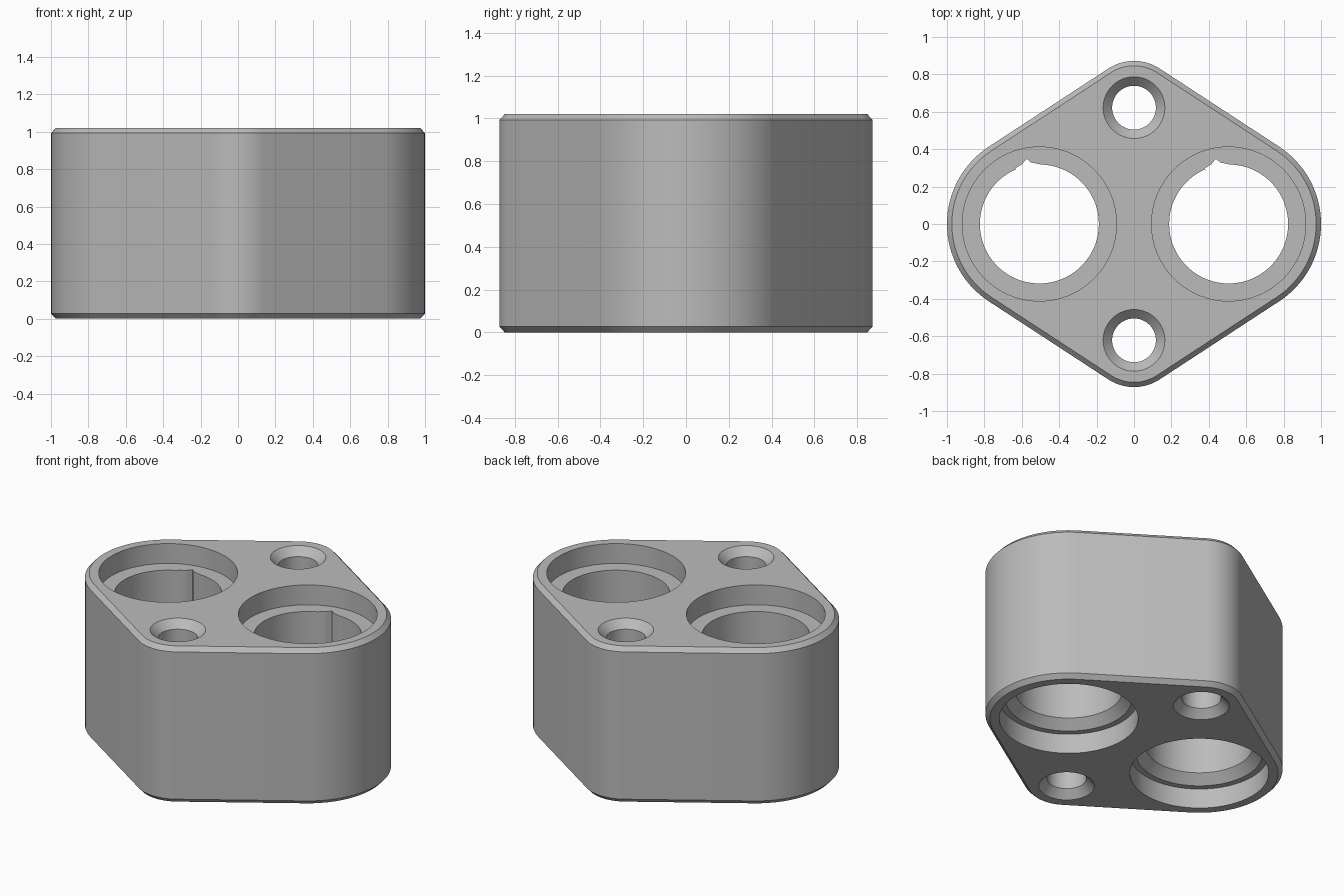
import bpy
import bmesh
from math import acos, atan2, cos, hypot, pi, sin

cube = bpy.data.objects.get("Cube")
if cube:
    bpy.data.objects.remove(cube, do_unlink=True)

HEIGHT = 1.02
BORE_X, BORE_OUTER = 0.506, 0.494
BOLT_Y, BOLT_OUTER = 0.622, 0.25

grey = bpy.data.materials.new("plain_grey")
grey.use_nodes = True
grey.diffuse_color = (0.5, 0.5, 0.5, 1)
grey.node_tree.nodes["Principled BSDF"].inputs["Base Color"].default_value = (0.5, 0.5, 0.5, 1)


def loft(name, rings, location=(0, 0, 0)):
    """Closed solid through equal-length rings of points, bottom to top."""
    bm = bmesh.new()
    loops = [[bm.verts.new(p) for p in ring] for ring in rings]
    n = len(loops[0])
    for low, high in zip(loops, loops[1:]):
        for i in range(n):
            j = (i + 1) % n
            bm.faces.new((low[i], low[j], high[j], high[i]))
    bm.faces.new(loops[0][::-1])
    bm.faces.new(loops[-1])
    mesh = bpy.data.meshes.new(name)
    bm.to_mesh(mesh)
    bm.free()
    mesh.materials.append(grey)
    obj = bpy.data.objects.new(name, mesh)
    obj.location = location
    bpy.context.collection.objects.link(obj)
    return obj


def outline(inset, z):
    """Rounded diamond: four arcs joined by their common tangents."""
    tangent = atan2(BOLT_Y, -BORE_X) - acos((BORE_OUTER - BOLT_OUTER) / hypot(BORE_X, BOLT_Y))
    points = []
    for k in range(4):
        side = k % 2 == 0
        half = tangent if side else pi / 2 - tangent
        radius = (BORE_OUTER if side else BOLT_OUTER) - inset
        centre = BORE_X if side else BOLT_Y
        mid = k * pi / 2
        steps = 32 if side else 16
        for i in range(steps + 1):
            a = mid - half + 2 * half * i / steps
            points.append((centre * cos(mid) + radius * cos(a),
                           centre * sin(mid) + radius * sin(a), z))
    return points


def turned(name, profile, x, y, sides):
    """Round cutter from (radius, height) pairs."""
    rings = [[(r * cos(2 * pi * i / sides), r * sin(2 * pi * i / sides), z)
              for i in range(sides)] for r, z in profile]
    return loft(name, rings, (x, y, 0))


# Block with chamfered top and bottom rims
body = loft("block", [outline(0.026, 0), outline(0, 0.028),
                      outline(0, HEIGHT - 0.028), outline(0.026, HEIGHT)])

# Stepped bores, each with a small key notch on its back wall
cutters = []
bore = [(0.412, -0.1), (0.412, 0.13), (0.374, 0.13), (0.318, 0.187),
        (0.318, HEIGHT - 0.13), (0.412, HEIGHT - 0.13), (0.412, HEIGHT + 0.1)]
notch = [(0, 0.25), (0, 0.32), (-0.045, 0.329), (-0.068, 0.349),
         (-0.092, 0.32), (-0.13, 0.296)]
for x in (-BORE_X, BORE_X):
    cutters.append(turned("bore_cutter", bore, x, 0, 96))
    cutters.append(loft("notch_cutter", [[(px, py, z) for px, py in notch]
                                         for z in (0.1, HEIGHT - 0.1)], (x, 0, 0)))

# Bolt holes countersunk at both ends
bolt = [(0.165, -0.1), (0.165, 0), (0.117, 0.05),
        (0.117, HEIGHT - 0.05), (0.165, HEIGHT), (0.165, HEIGHT + 0.1)]
for y in (-BOLT_Y, BOLT_Y):
    cutters.append(turned("bolt_cutter", bolt, 0, y, 64))

# Cut the holes
bpy.ops.object.select_all(action='DESELECT')
bpy.context.view_layer.objects.active = body
body.select_set(True)
for cutter in cutters:
    # Outward normals on the cutter
    bm = bmesh.new()
    bm.from_mesh(cutter.data)
    bmesh.ops.recalc_face_normals(bm, faces=bm.faces)
    bm.to_mesh(cutter.data)
    bm.free()
    cutter.hide_render = True
    mod = body.modifiers.new("hole", 'BOOLEAN')
    mod.operation = 'DIFFERENCE'
    mod.solver = 'EXACT'
    mod.object = cutter
    bpy.ops.object.modifier_apply(modifier=mod.name)
    bpy.data.objects.remove(cutter, do_unlink=True)

bpy.ops.object.shade_smooth_by_angle(angle=pi / 6)
